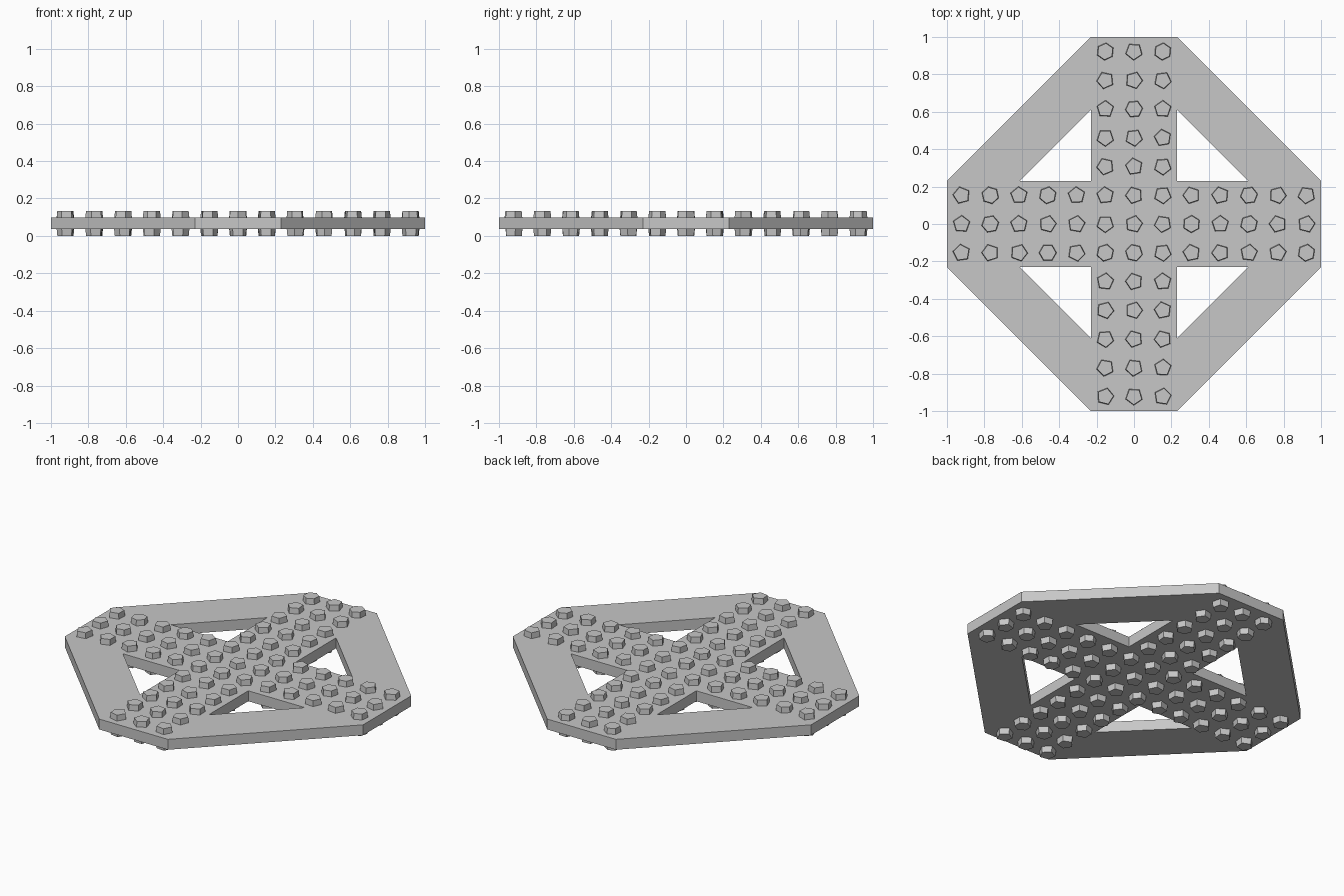
import bpy, bmesh, math, random
from mathutils import Matrix, Vector

cube = bpy.data.objects.get("Cube")
if cube:
    bpy.data.objects.remove(cube, do_unlink=True)

random.seed(5)
ARM = 0.23        # half width of the cross arms
TIP = 0.61        # far corner of the triangular openings
LOW, HIGH = 0.036, 0.099
HEIGHT = 0.133
PITCH = 0.1537

grey = bpy.data.materials.new("light grey")
grey.use_nodes = True
colour = (0.57, 0.57, 0.57, 1)
grey.diffuse_color = colour
grey.node_tree.nodes["Principled BSDF"].inputs["Base Color"].default_value = colour


def finish(bm, name):
    mesh = bpy.data.meshes.new(name)
    bm.to_mesh(mesh)
    bm.free()
    mesh.materials.append(grey)
    obj = bpy.data.objects.new(name, mesh)
    bpy.context.collection.objects.link(obj)


# Octagonal plate: a cross with four diagonal braces around triangular openings
bm = bmesh.new()


def add_face(points, angle=0):
    turn = Matrix.Rotation(angle, 3, 'Z')
    bm.faces.new([bm.verts.new(turn @ Vector((x, y, LOW))) for x, y in points])


add_face([(-ARM, -ARM), (ARM, -ARM), (ARM, ARM), (-ARM, ARM)])
for quarter in range(4):
    angle = quarter * math.pi / 2
    add_face([(ARM, -ARM), (TIP, -ARM), (1, -ARM), (1, ARM), (TIP, ARM), (ARM, ARM)], angle)
    add_face([(TIP, ARM), (1, ARM), (ARM, 1), (ARM, TIP)], angle)
bmesh.ops.remove_doubles(bm, verts=bm.verts, dist=0.001)
top = bmesh.ops.extrude_face_region(bm, geom=bm.faces[:])["geom"]
bmesh.ops.translate(bm, verts=[v for v in top if isinstance(v, bmesh.types.BMVert)],
                    vec=(0, 0, HIGH - LOW))
bmesh.ops.recalc_face_normals(bm, faces=bm.faces)
finish(bm, "plate")


# Five-sided studs in three rows along each arm, above and below
def build_studs(name, base, end):
    bm = bmesh.new()
    for i in range(-6, 7):
        for j in range(-6, 7):
            if min(abs(i), abs(j)) > 1:
                continue
            place = (Matrix.Translation((i * PITCH, j * PITCH, (base + end) / 2))
                     @ Matrix.Rotation(math.pi if end < base else 0, 4, 'X')
                     @ Matrix.Rotation(random.uniform(0, math.tau), 4, 'Z'))
            bmesh.ops.create_cone(bm, cap_ends=True, segments=random.choice((5, 5, 5, 6)),
                                  radius1=0.048, radius2=0.044,
                                  depth=abs(end - base), matrix=place)
    finish(bm, name)


build_studs("upper_studs", HIGH - 0.004, HEIGHT)
build_studs("lower_studs", LOW + 0.004, 0)
